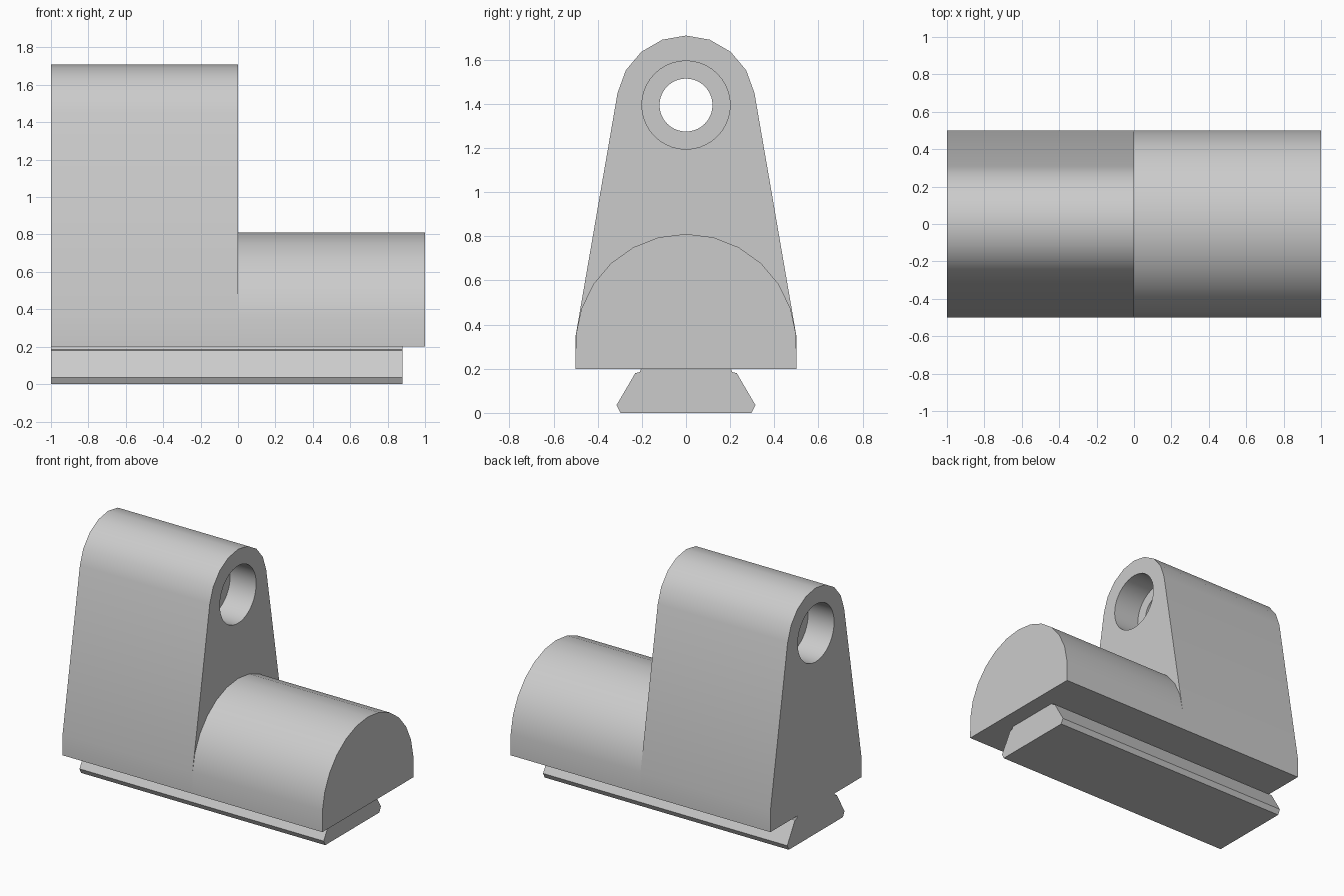
import bpy
import bmesh
from math import sin, cos, radians
from mathutils import Vector

cube = bpy.data.objects.get("Cube")
if cube:
    bpy.data.objects.remove(cube, do_unlink=True)

grey = bpy.data.materials.new("light grey")
grey.use_nodes = True
GREY = (0.6, 0.6, 0.6, 1)
grey.diffuse_color = GREY
grey.node_tree.nodes["Principled BSDF"].inputs["Base Color"].default_value = GREY


def make_object(name, bm):
    bmesh.ops.recalc_face_normals(bm, faces=bm.faces)
    mesh = bpy.data.meshes.new(name)
    bm.to_mesh(mesh)
    bm.free()
    mesh.materials.append(grey)
    obj = bpy.data.objects.new(name, mesh)
    bpy.context.collection.objects.link(obj)
    return obj


def extrude_profile(name, profile, x0, x1):
    """Extrude a closed (y, z) outline along x."""
    bm = bmesh.new()
    face = bm.faces.new([bm.verts.new((x0, y, z)) for y, z in profile])
    result = bmesh.ops.extrude_face_region(bm, geom=[face], use_keep_orig=True)
    moved = [v for v in result["geom"] if isinstance(v, bmesh.types.BMVert)]
    bmesh.ops.translate(bm, verts=moved, vec=(x1 - x0, 0, 0))
    return make_object(name, bm)


def arc(radius, centre_z, start, steps):
    """Points of a symmetric arch from start degrees to 180 - start."""
    angles = [radians(start + (180 - 2 * start) * i / steps) for i in range(steps + 1)]
    return [(radius * cos(a), centre_z + radius * sin(a)) for a in angles]


def smooth(obj):
    bpy.ops.object.select_all(action="DESELECT")
    obj.select_set(True)
    bpy.context.view_layer.objects.active = obj
    bpy.ops.object.shade_smooth_by_angle(angle=radians(30))


BASE_Z, HALF_WIDTH, SHOULDER_Z, BORE_Z = 0.2, 0.5, 0.35, 1.395

# Tall lug with a rounded top
lug = extrude_profile(
    "lug",
    [(-HALF_WIDTH, BASE_Z), (HALF_WIDTH, BASE_Z), (HALF_WIDTH, SHOULDER_Z)]
    + arc(0.315, BORE_Z, 10, 8) + [(-HALF_WIDTH, SHOULDER_Z)],
    -1, 0)

# Stepped bore: wide at both ends, narrow in the middle
bm = bmesh.new()
steps = [(-1.1, 0), (-1.1, 0.2), (-0.8, 0.2), (-0.8, 0.12),
         (-0.2, 0.12), (-0.2, 0.2), (0.1, 0.2), (0.1, 0)]
verts = [bm.verts.new((x, 0, BORE_Z + r)) for x, r in steps]
edges = [bm.edges.new(pair) for pair in zip(verts, verts[1:])]
bmesh.ops.spin(bm, geom=verts + edges, cent=(0, 0, BORE_Z), axis=(1, 0, 0),
               angle=radians(360), steps=40)
bmesh.ops.remove_doubles(bm, verts=bm.verts, dist=0.0001)
cutter = make_object("bore_cutter", bm)
cutter.hide_render = True

bore = lug.modifiers.new("bore", "BOOLEAN")
bore.operation = "DIFFERENCE"
bore.solver = "EXACT"
bore.object = cutter
bpy.context.view_layer.objects.active = lug
bpy.ops.object.modifier_apply(modifier="bore")
bpy.data.objects.remove(cutter, do_unlink=True)
smooth(lug)

# Low domed body
dome = extrude_profile(
    "domed_body",
    [(-HALF_WIDTH, BASE_Z), (HALF_WIDTH, BASE_Z)] + arc(0.501, 0.31, 4.6, 12),
    0, 1)
smooth(dome)

# Dovetail rail under the body
half = [(0.297, 0), (0.315, 0.035), (0.23, 0.18), (0.21, 0.185), (0.203, BASE_Z)]
extrude_profile("dovetail_rail", half + [(-y, z) for y, z in reversed(half)], -1, 0.88)
